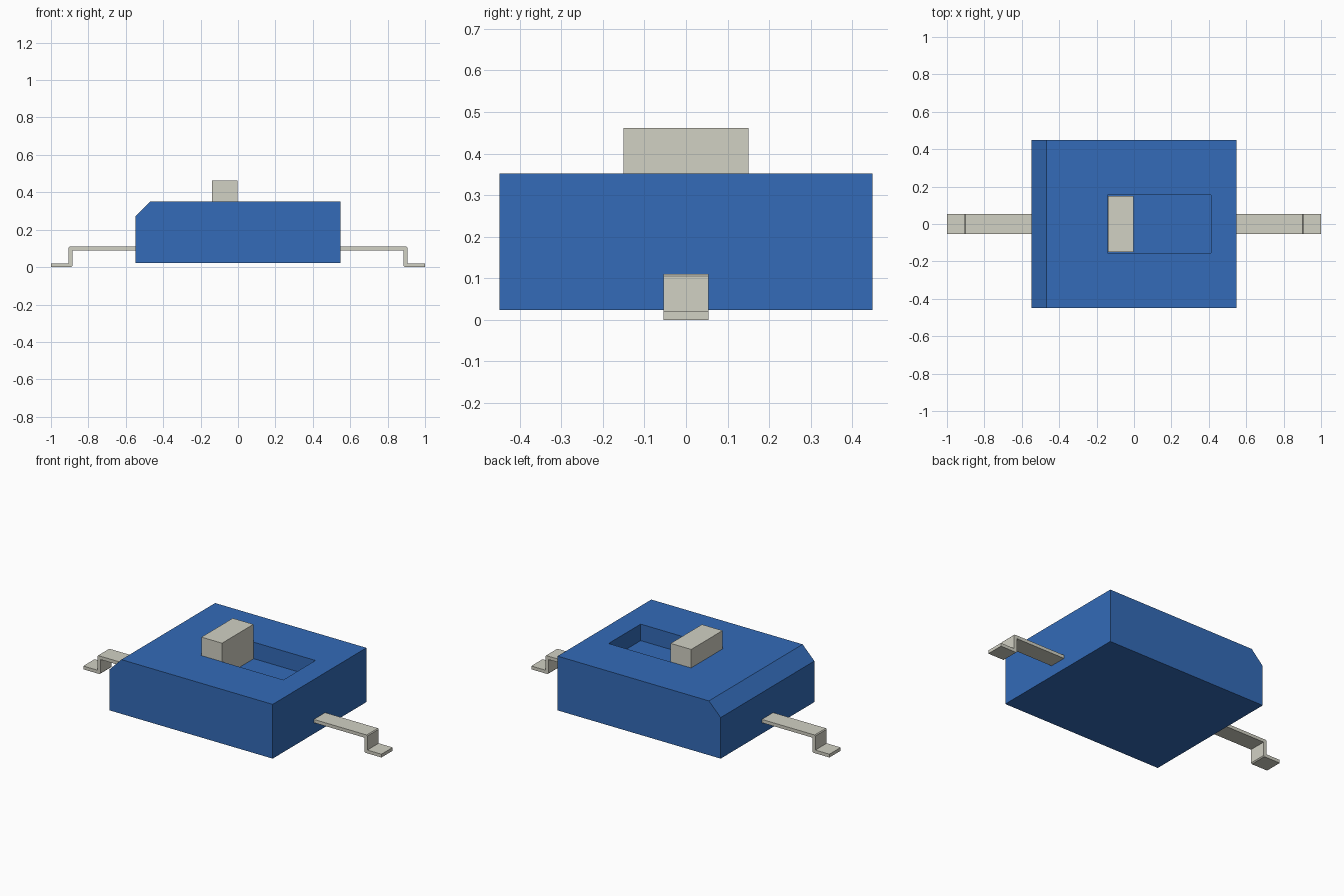
import bpy
import bmesh

default_cube = bpy.data.objects.get("Cube")
if default_cube:
    bpy.data.objects.remove(default_cube, do_unlink=True)


def make_material(name, color):
    mat = bpy.data.materials.new(name)
    mat.use_nodes = True
    mat.diffuse_color = color
    bsdf = next(n for n in mat.node_tree.nodes if n.type == 'BSDF_PRINCIPLED')
    bsdf.inputs["Base Color"].default_value = color
    bsdf.inputs["Roughness"].default_value = 0.6
    return mat


def extrude_profile(name, profile, half_width, mat):
    """Extrude an (x, z) outline symmetrically along y."""
    bm = bmesh.new()
    face = bm.faces.new([bm.verts.new((x, -half_width, z)) for x, z in profile])
    moved = bmesh.ops.extrude_face_region(bm, geom=[face])["geom"]
    verts = [g for g in moved if isinstance(g, bmesh.types.BMVert)]
    bmesh.ops.translate(bm, vec=(0, 2 * half_width, 0), verts=verts)
    bmesh.ops.recalc_face_normals(bm, faces=bm.faces)
    mesh = bpy.data.meshes.new(name)
    bm.to_mesh(mesh)
    bm.free()
    mesh.materials.append(mat)
    obj = bpy.data.objects.new(name, mesh)
    bpy.context.collection.objects.link(obj)
    return obj


def rectangle(x0, x1, z0, z1):
    return [(x0, z0), (x1, z0), (x1, z1), (x0, z1)]


blue = make_material("blue plastic", (0.033, 0.147, 0.48, 1))
grey = make_material("warm grey metal", (0.64, 0.635, 0.55, 1))

# Housing with one chamfered top edge
bottom, top, half_len = 0.023, 0.352, 0.547
housing = extrude_profile("housing", [
    (-half_len, bottom), (half_len, bottom), (half_len, top),
    (-0.468, top), (-half_len, 0.272)], 0.449, blue)

# Slot cut into the top
floor = top - 0.1
cutter = extrude_profile("slot_cutter", rectangle(-0.142, 0.412, floor, 0.5), 0.154, blue)
cutter.hide_render = True
cut = housing.modifiers.new("slot", 'BOOLEAN')
cut.operation = 'DIFFERENCE'
cut.solver = 'EXACT'
cut.object = cutter
bpy.context.view_layer.objects.active = housing
bpy.ops.object.modifier_apply(modifier="slot")
bpy.data.objects.remove(cutter, do_unlink=True)

# Slider standing at one end of the slot
extrude_profile("slider", rectangle(-0.14, -0.002, floor, 0.462), 0.15, grey)

# Gull-wing leads, mirrored left and right
lead_profile = [
    (0.53, 0.09), (0.885, 0.09), (0.885, 0.006), (0.891, 0), (1, 0),
    (1, 0.02), (0.906, 0.02), (0.906, 0.105), (0.901, 0.11), (0.53, 0.11)]
for side, sign in (("left", 1), ("right", -1)):
    extrude_profile(side + "_lead", [(sign * x, z) for x, z in lead_profile], 0.054, grey)
